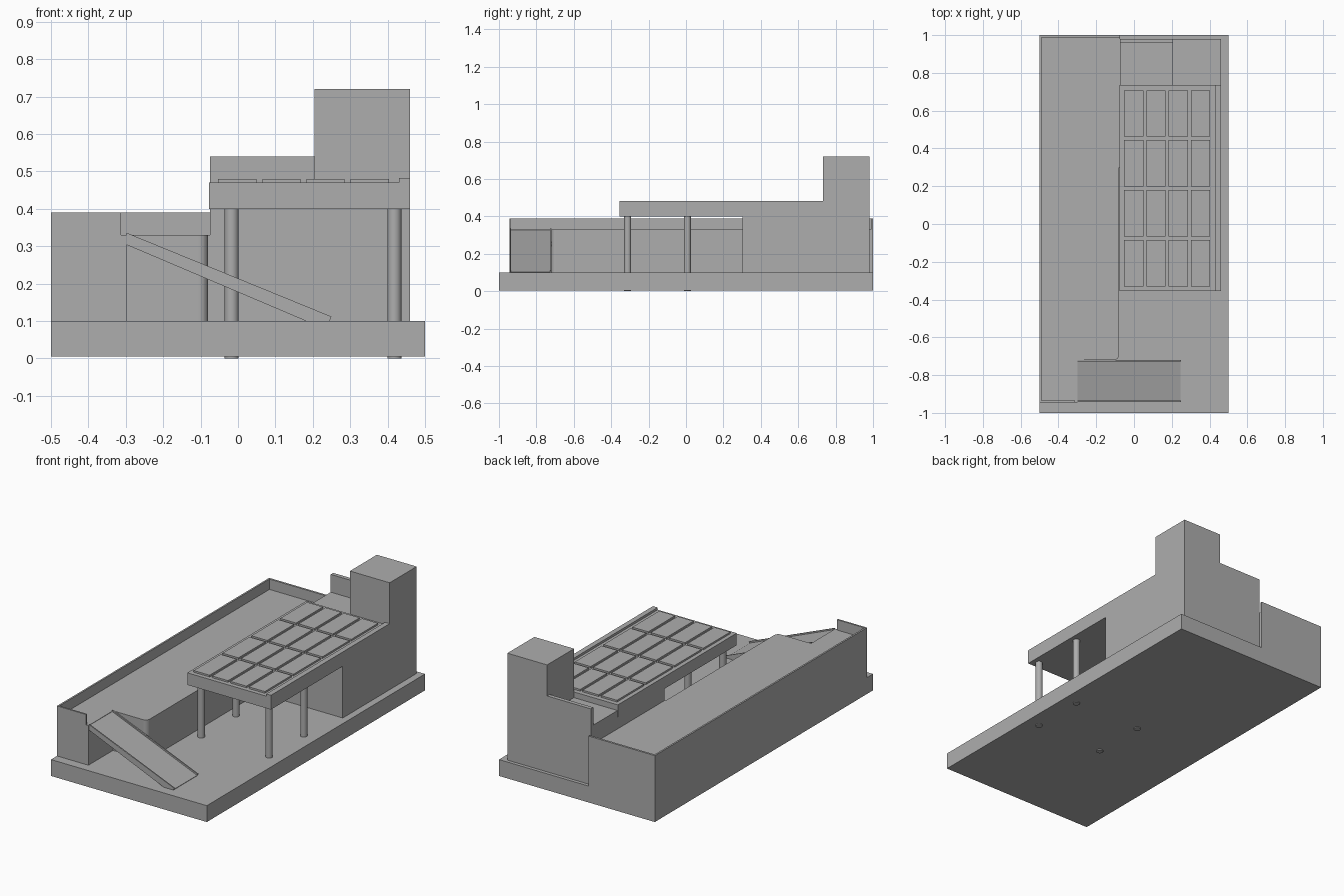
import bpy, bmesh, math

cube = bpy.data.objects.get("Cube")
if cube:
    bpy.data.objects.remove(cube, do_unlink=True)

grey = bpy.data.materials.new("plain_grey")
grey.use_nodes = True
grey.diffuse_color = (0.42, 0.42, 0.42, 1)
grey.node_tree.nodes["Principled BSDF"].inputs["Base Color"].default_value = (0.42, 0.42, 0.42, 1)


def finish(name, bm):
    bmesh.ops.recalc_face_normals(bm, faces=bm.faces)
    mesh = bpy.data.meshes.new(name)
    bm.to_mesh(mesh)
    bm.free()
    mesh.materials.append(grey)
    ob = bpy.data.objects.new(name, mesh)
    bpy.context.collection.objects.link(ob)
    return ob


def prism(name, points, offset):
    """Extrude a closed 3D outline along an offset."""
    bm = bmesh.new()
    face = bm.faces.new([bm.verts.new(p) for p in points])
    ext = bmesh.ops.extrude_face_region(bm, geom=[face], use_keep_orig=True)
    verts = [v for v in ext["geom"] if isinstance(v, bmesh.types.BMVert)]
    bmesh.ops.translate(bm, verts=verts, vec=offset)
    return finish(name, bm)


def box(name, x, y, z):
    outline = [(x[0], y[0], z[0]), (x[1], y[0], z[0]), (x[1], y[1], z[0]), (x[0], y[1], z[0])]
    return prism(name, outline, (0, 0, z[1] - z[0]))


def column(name, x, y):
    bm = bmesh.new()
    bmesh.ops.create_cone(bm, cap_ends=True, segments=32, radius1=0.019, radius2=0.019, depth=0.405)
    bmesh.ops.translate(bm, verts=bm.verts, vec=(x, y, 0.2025))
    for f in bm.faces:
        f.smooth = len(f.verts) == 4
    return finish(name, bm)


# Ground slab
box("base", (-0.5, 0.5), (-1, 1), (0.005, 0.1))

# Long wing, L-shaped in plan with one rounded corner
r, cx, cy = 0.025, -0.105, -0.695
arc = [(cx + r * math.sin(a), cy - r * math.cos(a)) for a in (math.pi / 2 * i / 8 for i in range(9))]
plan = [(-0.5, -0.945), (-0.298, -0.945), (-0.298, -0.72)] + arc + [(-0.08, 0.3), (-0.075, 0.3), (-0.075, 1), (-0.5, 1)]
prism("long_wing", [(x, y, 0.1) for x, y in plan], (0, 0, 0.23))

# Parapets around the wing roof
box("side_parapet", (-0.5, -0.49), (-0.945, 1), (0.33, 0.39))
box("front_parapet", (-0.49, -0.313), (-0.945, -0.935), (0.33, 0.39))
box("back_parapet", (-0.49, -0.075), (0.988, 1), (0.33, 0.39))

# Ramp deck with thin raised edges
def ramp_part(name, y, drop):
    pts = [(-0.298, 0.336 - drop), (0.25 - drop * 0.4, 0.112 - drop), (0.245, 0.1), (0.182, 0.1), (-0.298, 0.304)]
    prism(name, [(px, y[0], pz) for px, pz in pts], (0, y[1] - y[0], 0))

ramp_part("ramp_deck", (-0.935, -0.727), 0.008)
for side, y in (("front", (-0.942, -0.935)), ("back", (-0.727, -0.72))):
    ramp_part("ramp_edge_" + side, y, 0)

# Rear building, tower and rear wall
box("rear_block", (-0.075, 0.46), (0.303, 0.98), (0.1, 0.437))
box("tower", (0.205, 0.46), (0.733, 0.98), (0.437, 0.72))
box("rear_wall", (-0.075, 0.205), (0.957, 0.98), (0.437, 0.54))

# Canopy on columns
box("canopy", (-0.077, 0.46), (-0.355, 0.735), (0.4, 0.47))
box("canopy_rim", (0.43, 0.46), (-0.355, 0.735), (0.47, 0.483))
for side, x in (("right", -0.017), ("left", 0.418)):
    for place, y in (("front", -0.312), ("back", 0.007)):
        column(f"column_{place}_{side}", x, y)

# Grid of roof panels
for i in range(4):
    for j in range(4):
        x, y = -0.053 + 0.118 * i, -0.33 + 0.264 * j
        box(f"roof_panel_{i}_{j}", (x, x + 0.102), (y, y + 0.246), (0.47, 0.48))
